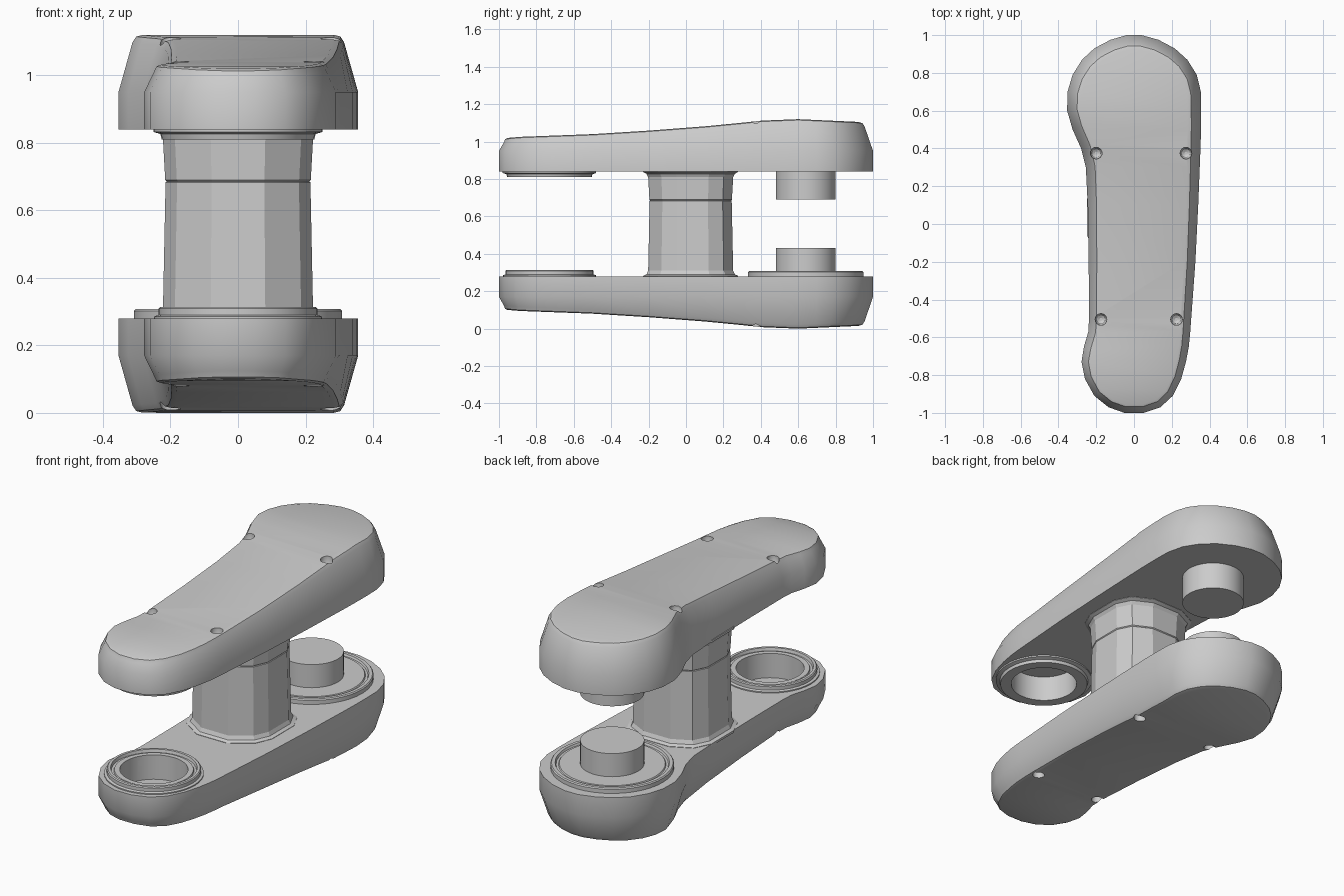
import bpy, bmesh, math
from mathutils import Vector

if "Cube" in bpy.data.objects:
    bpy.data.objects.remove(bpy.data.objects["Cube"])

MID = 0.56  # mirror height between the two arms
STATIONS = [  # y, left x, right x of the arm outline
    (-1.0, -.05, .05), (-.97, -.135, .14), (-.91, -.21, .205), (-.82, -.26, .25),
    (-.73, -.278, .275), (-.65, -.265, .29), (-.57, -.242, .298), (-.5, -.238, .303),
    (-.2, -.24, .325), (.1, -.245, .34), (.3, -.255, .348), (.4, -.28, .352),
    (.5, -.325, .355), (.6, -.354, .356), (.7, -.352, .354), (.79, -.325, .332),
    (.87, -.275, .282), (.93, -.21, .215), (.975, -.125, .13), (1.0, -.04, .04)]
CROWN = [(-1, 1.015), (-.9, 1.025), (-.5, 1.04), (-.1, 1.065), (.2, 1.09),
         (.4, 1.112), (.6, 1.12), (.93, 1.105), (1, 1.1)]
SCREWS = [(-.2, .375), (.275, .375), (-.175, -.505), (.225, -.505)]
SOCKET_Y, PEG_Y = -.73, .64


def crown(y):
    for (a, za), (b, zb) in zip(CROWN, CROWN[1:]):
        if y <= b:
            return za + (zb - za) * (y - a) / (b - a)
    return CROWN[-1][1]


def finish(name, bm, flip=False, angle=30):
    if flip:
        for v in bm.verts:
            v.co.z = 2 * MID - v.co.z
    bmesh.ops.recalc_face_normals(bm, faces=bm.faces)
    me = bpy.data.meshes.new(name)
    bm.to_mesh(me)
    bm.free()
    ob = bpy.data.objects.new(name, me)
    bpy.context.collection.objects.link(ob)
    smooth(ob, angle)
    return ob


def smooth(ob, angle):
    bpy.ops.object.select_all(action='DESELECT')
    ob.select_set(True)
    bpy.context.view_layer.objects.active = ob
    bpy.ops.object.shade_smooth_by_angle(angle=math.radians(angle))


def bridge(bm, a, b):
    n = len(a)
    for i in range(n):
        bm.faces.new((a[i], a[(i + 1) % n], b[(i + 1) % n], b[i]))


def lathe(bm, x, y, profile, closed=False, n=40):
    rings = [[bm.verts.new((x + r * math.cos(t), y + r * math.sin(t), z))
              for t in (2 * math.pi * i / n for i in range(n))] for r, z in profile]
    for a, b in zip(rings, rings[1:]):
        bridge(bm, a, b)
    if closed:
        bridge(bm, rings[-1], rings[0])
    else:
        bm.faces.new(rings[0])
        bm.faces.new(rings[-1])


def turned(name, y, profile, closed=False, flip=False):
    bm = bmesh.new()
    lathe(bm, 0, y, profile, closed)
    return finish(name, bm, flip)


def arm(name, flip):
    # Outline rings: flat underside, vertical wall, sloped shoulder, crowned cap
    outline = [Vector((r, y)) for y, l, r in STATIONS] + \
              [Vector((l, y)) for y, l, r in reversed(STATIONS)]
    n, m = len(outline), len(STATIONS)
    bm = bmesh.new()

    def ring(inset, height):
        out = []
        for i, p in enumerate(outline):
            t = (outline[(i + 1) % n] - outline[i - 1]).normalized()
            q = p + Vector((-t.y, t.x)) * inset * (.048 + .013 * p.y)
            out.append(bm.verts.new((q.x, q.y, height(q.y))))
        return out
    rings = [ring(0, lambda y: .84), ring(0, lambda y: .95),
             ring(.75, lambda y: crown(y) - .022), ring(.95, lambda y: crown(y) - .005),
             ring(1.3, crown)]
    for a, b in zip(rings, rings[1:]):
        bridge(bm, a, b)
    for r in (rings[0], rings[-1]):
        for i in range(m - 1):
            bm.faces.new((r[i], r[i + 1], r[n - 2 - i], r[n - 1 - i]))
    ob = finish(name, bm, flip)

    # Screw recesses and the socket bore
    bm = bmesh.new()
    for x, y in SCREWS:
        z = crown(y) - .055
        lathe(bm, x, y, [(.008, z), (.022, z + .008), (.031, z + .025), (.031, 1.2)], n=16)
    lathe(bm, 0, SOCKET_Y, [(.17, .7), (.17, .95)])
    cutter = finish(name + "_cutter", bm, flip)
    cutter.hide_render = True
    mod = ob.modifiers.new("recesses", 'BOOLEAN')
    mod.operation, mod.solver, mod.object = 'DIFFERENCE', 'EXACT', cutter
    bpy.context.view_layer.objects.active = ob
    bpy.ops.object.modifier_apply(modifier=mod.name)
    bpy.data.objects.remove(cutter)
    smooth(ob, 30)


arm("upper_arm", False)
arm("lower_arm", True)

# Pegs
turned("upper_peg", PEG_Y, [(.16, .85), (.16, .69)])
turned("lower_peg", PEG_Y, [(.16, .27), (.16, .43)])

# Raised seat with a grooved rim around the lower peg
turned("peg_seat", PEG_Y, [(.308, .27), (.308, .302), (.303, .308), (.285, .308),
                           (.28, .297), (.268, .297), (.264, .303), (.15, .303), (.15, .27)], True)

# Socket collars
turned("lower_socket_collar", SOCKET_Y,
       [(.248, .27), (.248, .286), (.235, .29), (.235, .309), (.23, .314), (.216, .314),
        (.212, .298), (.2, .298), (.197, .304), (.17, .304), (.17, .27)], True)
turned("upper_socket_collar", SOCKET_Y,
       [(.25, .85), (.25, .832), (.23, .826), (.226, .81), (.17, .81), (.17, .85)], True)

# Central pillar: facetted front, rounder back
SECTION = [(-.08, -.2), (.08, -.2), (.185, -.13), (.22, -.05), (.22, .12),
           (.18, .2), (.08, .25), (-.08, .25), (-.18, .2), (-.22, .12), (-.22, -.05), (-.185, -.13)]


def pillar(name, levels):
    bm = bmesh.new()
    rings = [[bm.verts.new((x * s, .025 + (y - .025) * s, z)) for x, y in SECTION]
             for s, z in levels]
    for a, b in zip(rings, rings[1:]):
        bridge(bm, a, b)
    bm.faces.new(rings[0])
    bm.faces.new(rings[-1])
    finish(name, bm, angle=20)


pillar("lower_pillar", [(1.13, .27), (1.13, .282), (1.05, .29), (1.01, .31),
                        (.975, .683), (.955, .686)])
pillar("upper_pillar", [(.955, .684), (.98, .69), (1.01, .81), (1.05, .828), (1.13, .838), (1.13, .85)])
